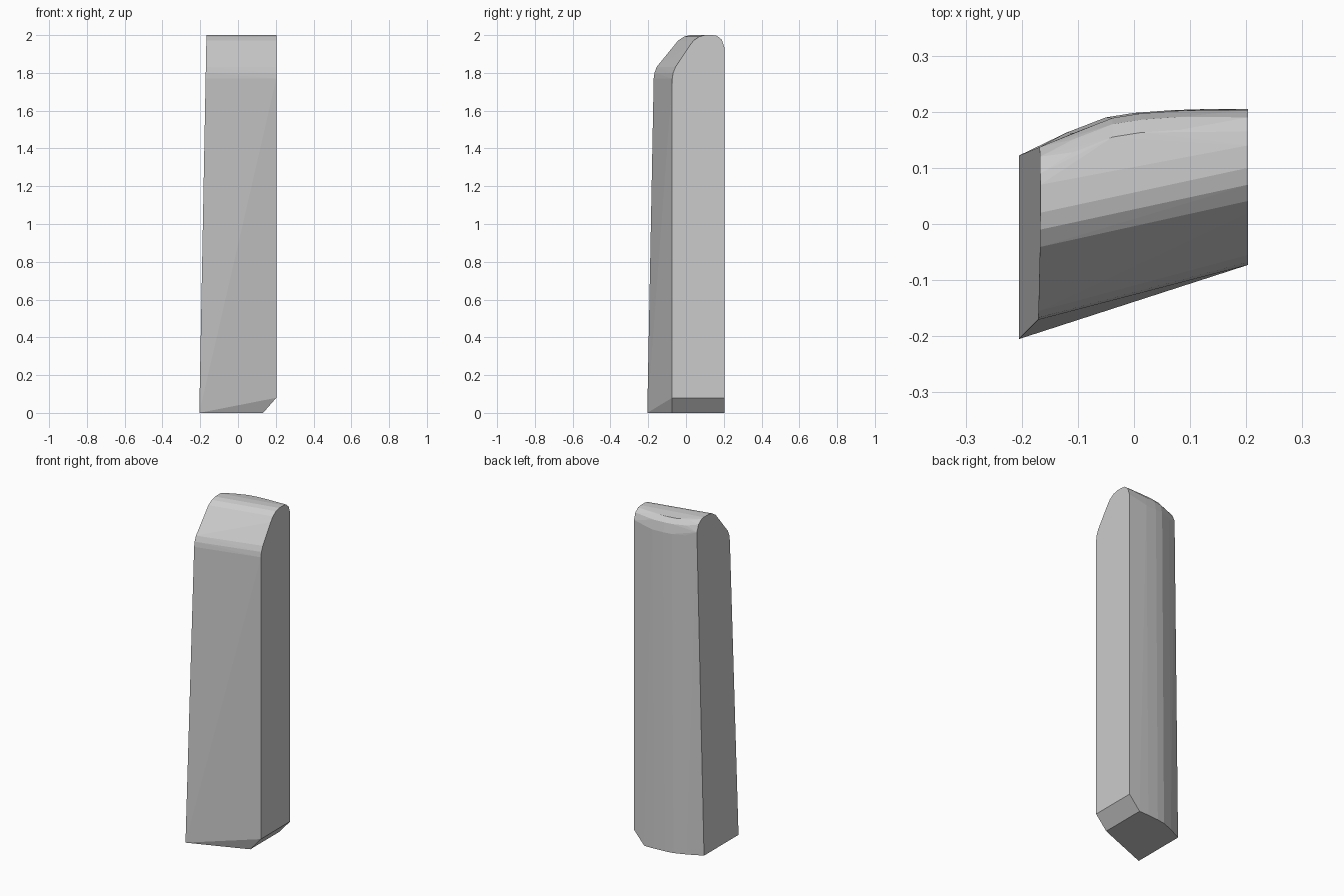
import bpy, bmesh

# Rounded top profiles (y, z) of the two end faces
right = [(-0.073, 1.77), (-0.068, 1.80), (-0.055, 1.832), (0.02, 1.945), (0.041, 1.972),
         (0.07, 1.992), (0.10, 2.0), (0.14, 2.0), (0.165, 1.996), (0.19, 1.975), (0.203, 1.935)]
left = [(-0.171, 1.77), (-0.167, 1.80), (-0.155, 1.832), (-0.062, 1.945), (-0.041, 1.972),
        (-0.01, 1.992), (0.02, 2.0), (0.07, 2.0), (0.09, 1.996), (0.12, 1.975), (0.137, 1.935)]


def left_x(z):
    # The left face leans inwards towards the top
    return -0.205 + 0.019 * z


points = [(0.203, y, z) for y, z in right] + [(left_x(z), y, z) for y, z in left]

# Bowed back: plan points at the base and the matching rounded top edge
for x, y in [(-0.12, 0.163), (-0.05, 0.190), (0.0, 0.198), (0.07, 0.203)]:
    points.append((x, y, 0))
    xt = x + 0.012
    for inset, z in [(0.001, 1.91), (0.012, 1.965), (0.035, 1.992)]:
        points.append((xt, y - inset, z))

# Base corners, with the chamfer under the right face
points += [(-0.205, -0.205, 0), (-0.205, 0.122, 0),
           (0.133, -0.073, 0), (0.133, 0.205, 0),
           (0.203, -0.073, 0.08), (0.203, 0.205, 0.08)]

# Solid convex post
bm = bmesh.new()
for p in points:
    bm.verts.new(p)
hull = bmesh.ops.convex_hull(bm, input=bm.verts)
loose = [v for v in bm.verts if not v.link_faces]
bmesh.ops.delete(bm, geom=loose, context='VERTS')
bmesh.ops.dissolve_limit(bm, angle_limit=0.01, verts=bm.verts, edges=bm.edges)
bmesh.ops.recalc_face_normals(bm, faces=bm.faces)

mesh = bpy.data.meshes.new("post")
bm.to_mesh(mesh)
bm.free()
post = bpy.data.objects.new("post", mesh)
bpy.context.collection.objects.link(post)
